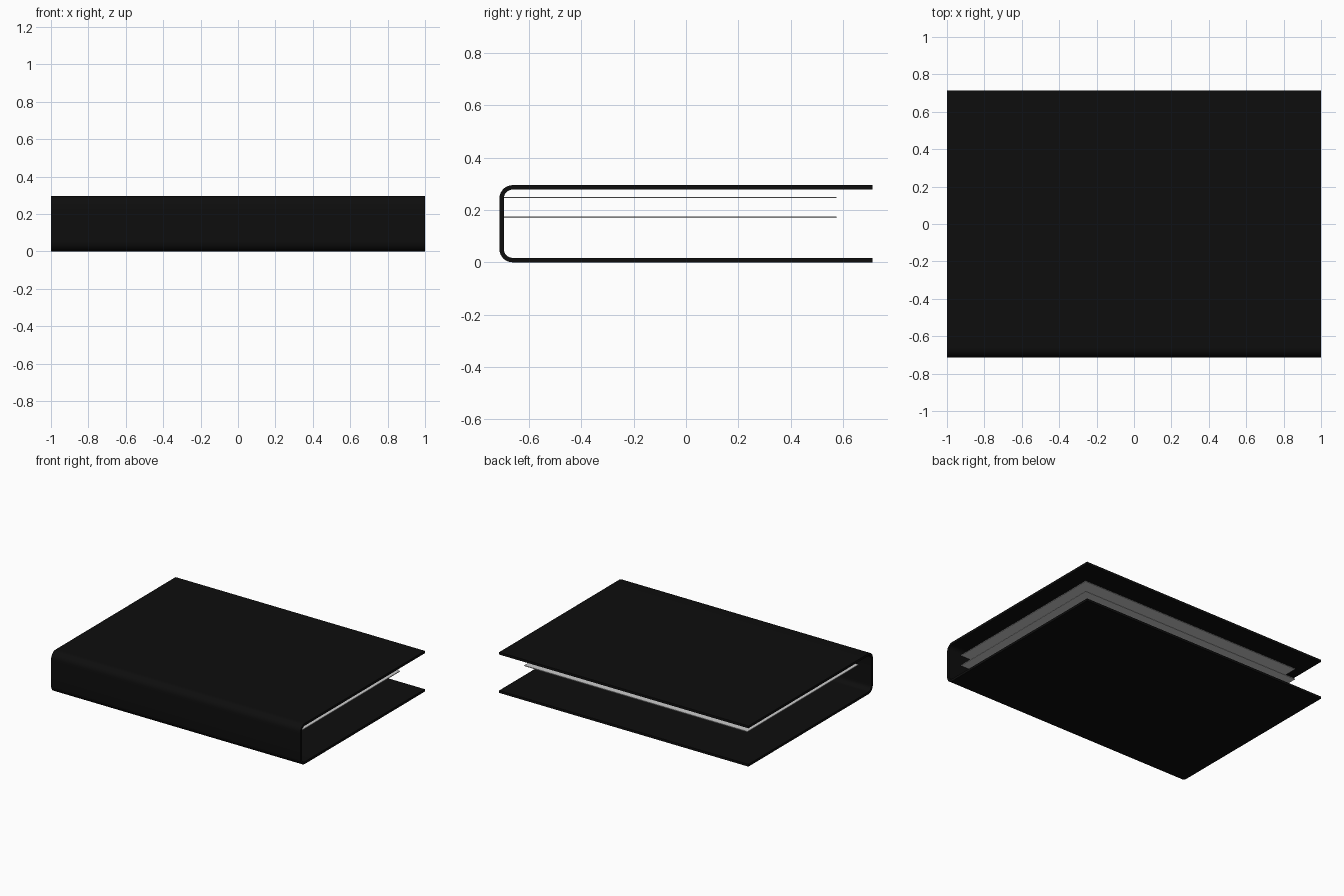
import bpy
import bmesh
from math import sin, cos, pi

if "Cube" in bpy.data.objects:
    bpy.data.objects.remove(bpy.data.objects["Cube"], do_unlink=True)

HALF_WIDTH, HALF_DEPTH, HEIGHT = 1.0, 0.713, 0.295
THICK, RADIUS, STEPS = 0.017, 0.05, 8


def material(name, value):
    mat = bpy.data.materials.new(name)
    mat.use_nodes = True
    colour = (value, value, value, 1)
    mat.diffuse_color = colour
    mat.node_tree.nodes["Principled BSDF"].inputs["Base Color"].default_value = colour
    return mat


def extrude_profile(name, profile, half_width, mat):
    """Extrude a closed (y, z) outline along x."""
    bm = bmesh.new()
    face = bm.faces.new([bm.verts.new((-half_width, y, z)) for y, z in profile])
    result = bmesh.ops.extrude_face_region(bm, geom=[face])
    moved = [v for v in result["geom"] if isinstance(v, bmesh.types.BMVert)]
    bmesh.ops.translate(bm, verts=moved, vec=(2 * half_width, 0, 0))
    bmesh.ops.recalc_face_normals(bm, faces=bm.faces)
    mesh = bpy.data.meshes.new(name)
    bm.to_mesh(mesh)
    bm.free()
    mesh.materials.append(mat)
    obj = bpy.data.objects.new(name, mesh)
    bpy.context.collection.objects.link(obj)
    return obj


def wrap_line(inset):
    """Open C outline, from the upper free edge round the spine to the lower one."""
    r = RADIUS - inset
    points = [(HALF_DEPTH, HEIGHT - inset)]
    for centre_z, start in ((HEIGHT - RADIUS, pi / 2), (RADIUS, pi)):
        for i in range(STEPS + 1):
            a = start + pi / 2 * i / STEPS
            points.append((-HALF_DEPTH + RADIUS + r * cos(a), centre_z + r * sin(a)))
    return points + [(HALF_DEPTH, inset)]


black = material("black cover", 0.0042)
grey = material("pale grey sheet", 0.6)

# Cover: two boards and a spine with rounded corners
cover = extrude_profile("cover", wrap_line(0) + wrap_line(THICK)[::-1], HALF_WIDTH, black)
bpy.context.view_layer.objects.active = cover
cover.select_set(True)
bpy.ops.object.shade_smooth_by_angle()

# Inner sheets, fixed to the inside of the spine
for name, z in (("upper_sheet", 0.248), ("lower_sheet", 0.172)):
    back, front, half = 0.575, -HALF_DEPTH + THICK - 0.002, 0.0025
    outline = [(front, z - half), (back, z - half), (back, z + half), (front, z + half)]
    extrude_profile(name, outline, 0.896, grey)
